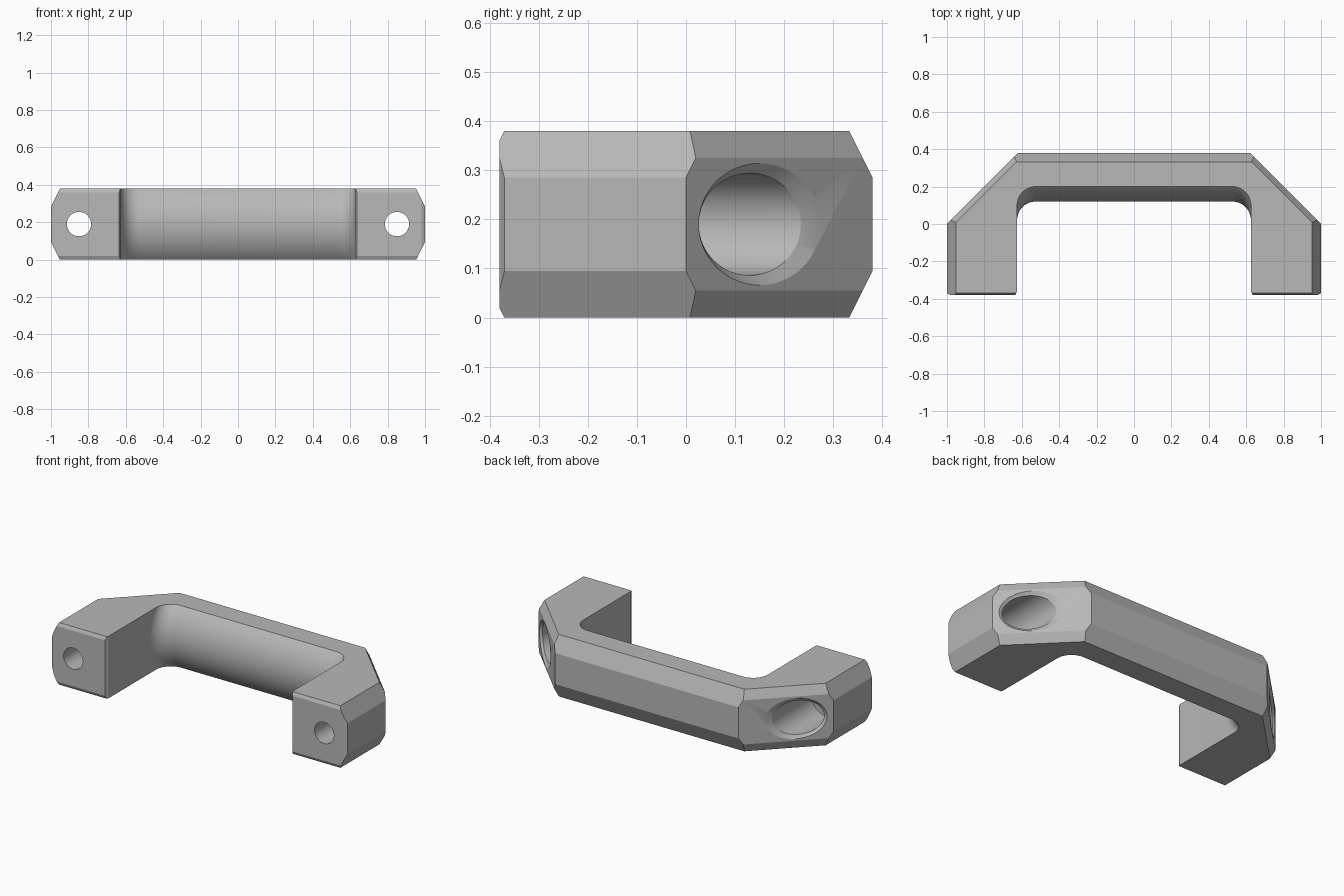
import bpy, bmesh, math
from mathutils import Vector

cube = bpy.data.objects.get("Cube")
if cube:
    bpy.data.objects.remove(cube, do_unlink=True)

HALF = 0.19  # half the height; built centred on z, then lifted


def make_object(name, bm):
    bmesh.ops.recalc_face_normals(bm, faces=bm.faces)
    mesh = bpy.data.meshes.new(name)
    bm.to_mesh(mesh)
    bm.free()
    obj = bpy.data.objects.new(name, mesh)
    bpy.context.collection.objects.link(obj)
    return obj


def loft(name, sections):
    """Closed solid through equal-length rings of points."""
    bm = bmesh.new()
    rings = [[bm.verts.new(p) for p in ring] for ring in sections]
    n = len(rings[0])
    for a, b in zip(rings, rings[1:]):
        for i in range(n):
            j = (i + 1) % n
            bm.faces.new((a[i], a[j], b[j], b[i]))
    bm.faces.new(rings[0])
    bm.faces.new(rings[-1])
    return make_object(name, bm)


# Outer block, trimmed by planes for the diagonal corners and chamfers
bm = bmesh.new()
bmesh.ops.create_cube(bm, size=1)
bmesh.ops.scale(bm, verts=bm.verts, vec=(2, 0.76, 2 * HALF))
planes = [
    ((1, 0, 0), (1, 1, 0)),             # diagonal corner
    ((1, 0, 0.095), (2, 0, 1)),         # side chamfer
    ((0, 0.38, 0.095), (0, 2, 1)),      # back chamfer
    ((1, 0, 0.135), (1.4, 1.4, 1)),     # diagonal chamfer
    ((0, -0.37, HALF), (0, -2, 1)),     # foot chamfer, top and bottom
    ((1, -0.37, 0), (1, -2, 0)),        # foot chamfer, outer side
]
for point, normal in planes:
    flips = {(sx if normal[0] else 1, sz if normal[2] else 1)
             for sx in (1, -1) for sz in (1, -1)}
    for sx, sz in sorted(flips):
        flip = Vector((sx, 1, sz))
        geom = bm.verts[:] + bm.edges[:] + bm.faces[:]
        cut = bmesh.ops.bisect_plane(
            bm, geom=geom, dist=1e-5, plane_co=Vector(point) * flip,
            plane_no=Vector(normal) * flip, clear_outer=True)
        edges = [e for e in cut["geom_cut"] if isinstance(e, bmesh.types.BMEdge)]
        bmesh.ops.holes_fill(bm, edges=[e for e in edges if e.is_boundary], sides=0)
handle = make_object("pull_handle", bm)

# Grip opening: rounded U whose back wall bulges forward at mid height
R_BULGE, R_FILLET = 0.266, 0.1
right = [(0.695, -0.5), (0.625, -0.36)]
for i in range(13):
    a = math.pi / 2 * i / 12
    right.append((0.525 + R_FILLET * math.cos(a), 0.1 + R_FILLET * math.sin(a)))
outline = right + [(-x, y) for x, y in reversed(right)]


def bulge(z):
    return math.sqrt(R_BULGE ** 2 - z * z) - math.sqrt(R_BULGE ** 2 - HALF ** 2)


sections = []
for k in range(29):
    z = -0.2 + 0.4 * k / 28
    sections.append([(x, y - bulge(z) if y > 0 else y, z) for x, y in outline])
cutters = [loft("grip_cutter", sections)]

# Screw bores: narrow hole, wide recess, and a mouth slanted with the diagonal
# Each ring is radius, y, slant
bore = [(0.065, -0.5, 0), (0.065, -0.15, 0), (0.104, -0.15, 0),
        (0.104, 0.13, 1), (0.164, 0.19, 1)]
for side, label in ((1, "left"), (-1, "right")):
    rings = []
    for r, y, slant in bore:
        ring = []
        for i in range(64):
            a = 2 * math.pi * i / 64
            dx = r * math.cos(a)
            ring.append((side * (0.85 + dx), y - slant * dx, r * math.sin(a)))
        rings.append(ring)
    cutters.append(loft(label + "_bore_cutter", rings))

# Cut the opening and bores
bpy.ops.object.select_all(action="DESELECT")
handle.select_set(True)
bpy.context.view_layer.objects.active = handle
for cutter in cutters:
    cutter.hide_render = True
    mod = handle.modifiers.new(cutter.name, "BOOLEAN")
    mod.operation = "DIFFERENCE"
    mod.solver = "EXACT"
    mod.object = cutter
    bpy.ops.object.modifier_apply(modifier=mod.name)
    bpy.data.objects.remove(cutter, do_unlink=True)

# Stand on the ground
for v in handle.data.vertices:
    v.co.z += HALF

# Single grey material
grey = bpy.data.materials.new("grey")
grey.use_nodes = True
colour = (0.48, 0.48, 0.48, 1)
grey.diffuse_color = colour
grey.node_tree.nodes["Principled BSDF"].inputs["Base Color"].default_value = colour
handle.data.materials.clear()
handle.data.materials.append(grey)
for p in handle.data.polygons:
    p.material_index = 0
bpy.ops.object.shade_smooth_by_angle(angle=math.radians(20))
